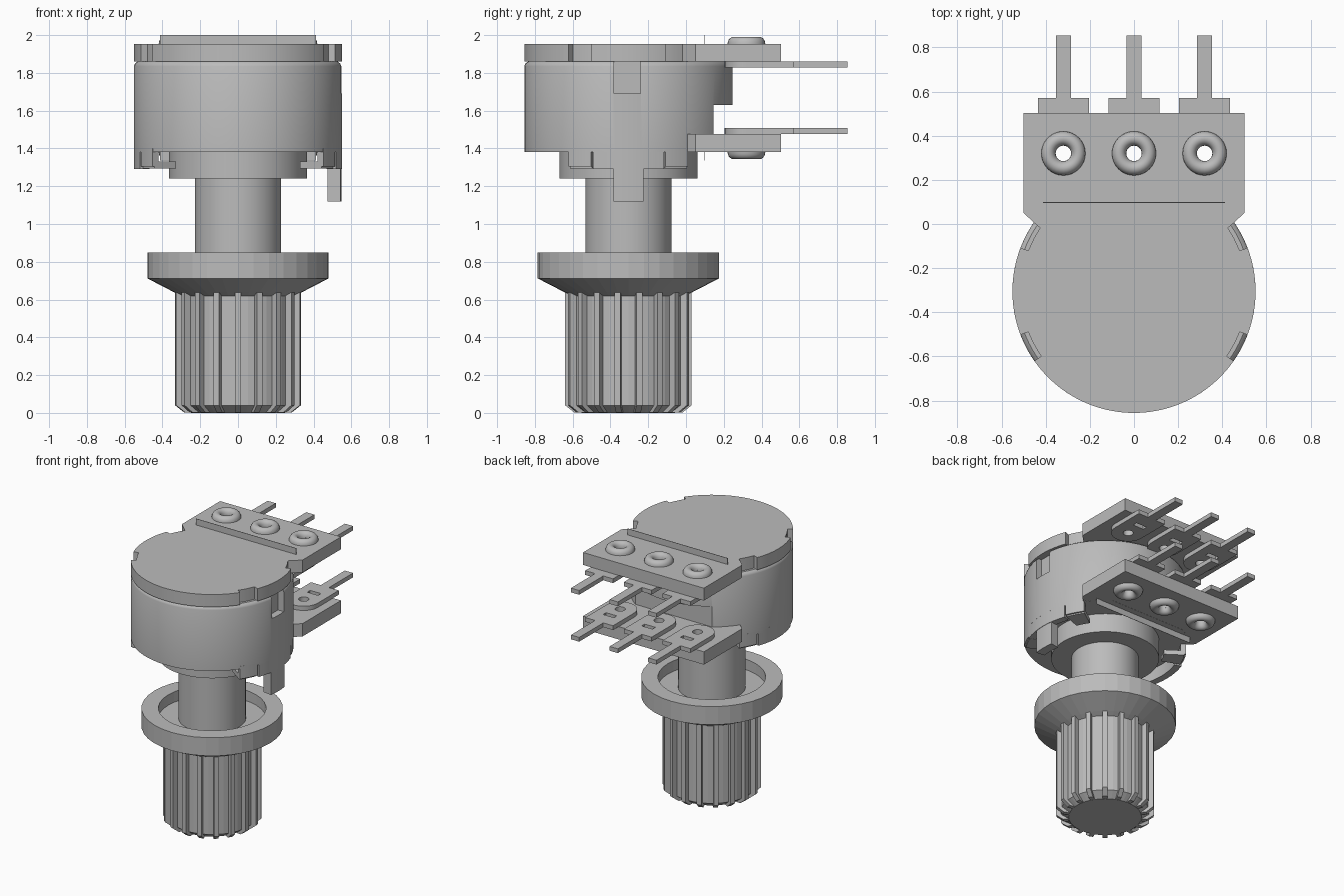
import bpy, bmesh, math
from math import sin, cos, radians, pi

if "Cube" in bpy.data.objects:
    bpy.data.objects.remove(bpy.data.objects["Cube"])

CY = -0.305            # y of the shaft axis
R = 0.551              # can radius
PIN_X = (-0.32, 0.0, 0.32)

metal = bpy.data.materials.new("plain grey")
metal.diffuse_color = (0.5, 0.5, 0.5, 1)
metal.use_nodes = True
metal.node_tree.nodes["Principled BSDF"].inputs["Base Color"].default_value = metal.diffuse_color


def finish(ob, smooth=True):
    if not ob.data.materials:
        ob.data.materials.append(metal)
    bm = bmesh.new()
    bm.from_mesh(ob.data)
    bmesh.ops.remove_doubles(bm, verts=bm.verts, dist=1e-5)
    bmesh.ops.recalc_face_normals(bm, faces=bm.faces)
    bm.to_mesh(ob.data)
    bm.free()
    if smooth:
        bpy.ops.object.select_all(action='DESELECT')
        ob.select_set(True)
        bpy.context.view_layer.objects.active = ob
        bpy.ops.object.shade_smooth_by_angle(angle=radians(35))
    return ob


def mesh_object(name, verts, faces, smooth=True):
    me = bpy.data.meshes.new(name)
    me.from_pydata(verts, [], faces)
    ob = bpy.data.objects.new(name, me)
    bpy.context.collection.objects.link(ob)
    return finish(ob, smooth)


def lathe(name, profile, seg=64, x=0.0, y=CY, smooth=True, closed=False):
    """Spin an (r, z) profile around a vertical axis."""
    n = len(profile)
    verts = [(x + r * cos(2 * pi * i / seg), y + r * sin(2 * pi * i / seg), z)
             for i in range(seg) for r, z in profile]
    faces = []
    for i in range(seg):
        a, b = i * n, (i + 1) % seg * n
        for j in range(n if closed else n - 1):
            k = (j + 1) % n
            faces.append((a + j, b + j, b + k, a + k))
    ob = mesh_object(name, verts, faces, False)
    bm = bmesh.new()
    bm.from_mesh(ob.data)
    bmesh.ops.dissolve_degenerate(bm, dist=1e-6, edges=bm.edges)
    bm.to_mesh(ob.data)
    bm.free()
    return finish(ob, smooth)


def plate(name, loops, z0, z1):
    """Flat plate from an outline plus inner hole loops."""
    cu = bpy.data.curves.new(name, 'CURVE')
    cu.dimensions, cu.fill_mode = '2D', 'BOTH'
    cu.extrude = (z1 - z0) / 2
    for loop in loops:
        sp = cu.splines.new('POLY')
        sp.points.add(len(loop) - 1)
        for p, (x, y) in zip(sp.points, loop):
            p.co = (x, y, 0, 1)
        sp.use_cyclic_u = True
    tmp = bpy.data.objects.new(name + "_outline", cu)
    bpy.context.collection.objects.link(tmp)
    bpy.context.view_layer.update()
    me = bpy.data.meshes.new_from_object(
        tmp.evaluated_get(bpy.context.evaluated_depsgraph_get()))
    bpy.data.objects.remove(tmp)
    for v in me.vertices:
        v.co.z += (z0 + z1) / 2
    ob = bpy.data.objects.new(name, me)
    ob.name = name
    bpy.context.collection.objects.link(ob)
    return finish(ob)


def arc(r, a0, a1, n, x=0.0, y=CY):
    return [(x + r * cos(radians(a0 + (a1 - a0) * i / n)),
             y + r * sin(radians(a0 + (a1 - a0) * i / n))) for i in range(n + 1)]


def circle(r, x, y, n=24):
    return arc(r, 0, 360 - 360 / n, n - 1, x, y)


def sector(name, r0, r1, a0, a1, z0, z1):
    return plate(name, [arc(r1, a0, a1, 8) + arc(r0, a1, a0, 8)], z0, z1)


def box(name, x0, x1, y0, y1, z0, z1):
    v = [(x, y, z) for x in (x0, x1) for y in (y0, y1) for z in (z0, z1)]
    f = [(0, 1, 3, 2), (4, 6, 7, 5), (0, 4, 5, 1), (2, 3, 7, 6), (0, 2, 6, 4), (1, 5, 7, 3)]
    return mesh_object(name, v, f, False)


def cut(ob, cutter):
    m = ob.modifiers.new("cut", 'BOOLEAN')
    m.operation, m.solver, m.object = 'DIFFERENCE', 'EXACT', cutter
    cutter.hide_render = True
    bpy.context.view_layer.update()
    me = bpy.data.meshes.new_from_object(
        ob.evaluated_get(bpy.context.evaluated_depsgraph_get()))
    ob.modifiers.clear()
    ob.data = me
    bpy.data.objects.remove(cutter)


# Can with rounded shoulder, rear opening step and side slot
can = lathe("can_body", [(0, 1.38), (R, 1.38), (R, 1.835), (R - 0.006, 1.85),
                         (R - 0.02, 1.86), (0, 1.86)], 96)
cut(can, box("rear_cutter", -0.6, 0.6, 0.145, 0.5, 1.2, 1.63))
cut(can, box("slot_cutter", 0.5, 0.7, -0.38, -0.24, 1.69, 1.9))
finish(can)

# Upper wafer: disc with four rim notches and a rear terminal tab
tab_end = [(0.5, 0.05), (0.5, 0.503), (-0.5, 0.503), (-0.5, 0.05)]
notch = 0.513
right_side = (arc(R, -90, -35, 20) + arc(notch, -35, -21, 4) + arc(R, -21, 21, 14)
              + arc(notch, 21, 34, 4) + [(0.45, 0.003)])
left_side = [(-x, y) for x, y in reversed(right_side[1:])]
holes = [circle(0.035, x, 0.32) for x in PIN_X]
plate("upper_wafer", [right_side + tab_end + left_side] + holes, 1.86, 1.953)

# Lower wafer: only its tab leaves the can
plate("lower_wafer", [[(0.45, 0.003)] + tab_end + [(-0.45, 0.003)]] + holes, 1.381, 1.477)

# Thin upright strips across each wafer
box("upper_strip", -0.413, 0.413, 0.096, 0.099, 1.95, 2.0)
box("lower_strip", -0.413, 0.413, 0.096, 0.099, 1.336, 1.385)

# Rivets and terminal lugs for both wafers
for level, face, way, z0, z1 in (("upper", 1.953, 1, 1.828, 1.86),
                                 ("lower", 1.381, -1, 1.477, 1.509)):
    for i, x in enumerate(PIN_X):
        dome = [(0.0675 - 0.0325 * cos(pi * k / 10), face + way * 0.038 * sin(pi * k / 10))
                for k in range(11)]
        lathe(f"{level}_rivet_{i}", dome, 32, x, 0.32, closed=True)
        outline = (arc(0.115, 180, 360, 16, x, 0.32)
                   + [(x + 0.115, 0.57), (x + 0.034, 0.57), (x + 0.034, 0.855),
                      (x - 0.034, 0.855), (x - 0.034, 0.57), (x - 0.115, 0.57)])
        slot = [(x - 0.045, 0.425), (x + 0.045, 0.425), (x + 0.045, 0.46), (x - 0.045, 0.46)]
        plate(f"{level}_lug_{i}", [outline, circle(0.035, x, 0.32), slot], z0, z1)

# Side skirts and folded clips under the can
for side, mid in (("right", 0), ("left", 180)):
    sector(f"{side}_skirt", 0.5, R, mid - 20, mid + 20, 1.29, 1.40)
    for j, s in enumerate((-1, 1)):
        a0, a1 = sorted((mid + s * 21, mid + s * 35))
        sector(f"{side}_clip_{j}", 0.515, R, a0, a1, 1.305, 1.40)
        sector(f"{side}_clip_foot_{j}", 0.40, R - 0.012, a0, a1, 1.295, 1.33)

# Locating tab on the right only
sector("locating_tab", 0.48, R - 0.003, -8.4, 8.4, 1.12, 1.32)

# Bushing plate and shaft
lathe("bushing_plate", [(0, 1.24), (0.366, 1.24), (0.366, 1.385), (0, 1.385)])
lathe("shaft", [(0, 0.7), (0.228, 0.7), (0.228, 1.25), (0, 1.25)])

# Knob with recessed collar
lathe("knob", [(0, 0), (0.247, 0), (0.3, 0.04), (0.3, 0.62), (0.335, 0.637), (0.48, 0.712),
               (0.48, 0.848), (0.365, 0.848), (0.365, 0.77), (0, 0.77)], 36, smooth=False)

# Grip ribs around the knob
section = [(0.2, 0.001), (0.285, 0.001), (0.335, 0.04), (0.335, 0.645), (0.2, 0.645)]
verts, faces = [], []
for i in range(18):
    a, b = 2 * pi * i / 18 + pi / 2, len(verts)
    for w in (-0.016, 0.016):
        verts += [(r * cos(a) - w * sin(a), CY + r * sin(a) + w * cos(a), z) for r, z in section]
    faces += [tuple(range(b, b + 5)), tuple(range(b + 9, b + 4, -1))]
    faces += [(b + k, b + (k + 1) % 5, b + 5 + (k + 1) % 5, b + 5 + k) for k in range(5)]
mesh_object("grip_ribs", verts, faces, False)
